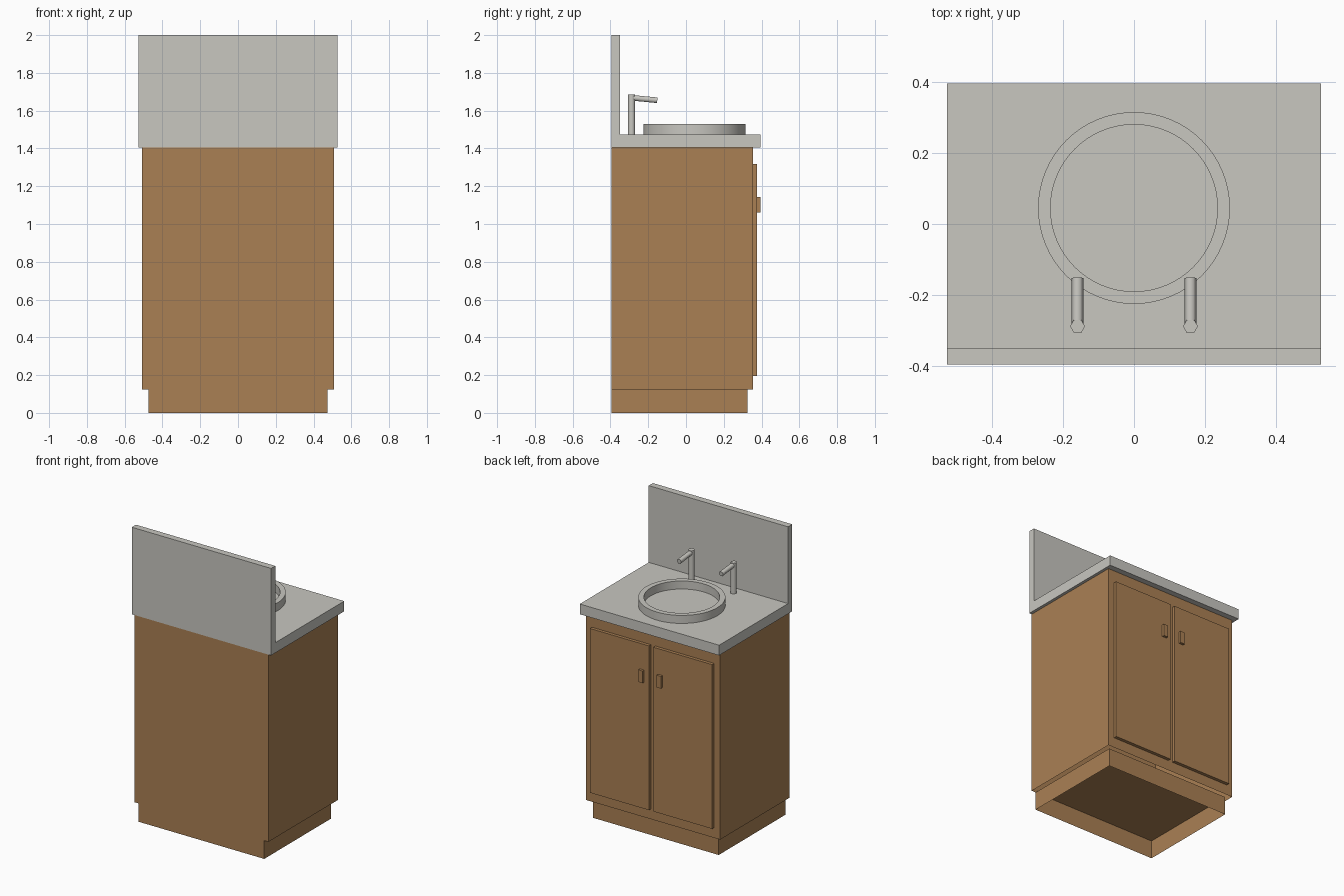
import bpy, bmesh, math
from mathutils import Vector

if "Cube" in bpy.data.objects:
    bpy.data.objects.remove(bpy.data.objects["Cube"])


def material(name, rgb):
    m = bpy.data.materials.new(name)
    m.diffuse_color = (*rgb, 1)
    m.use_nodes = True
    m.node_tree.nodes["Principled BSDF"].inputs["Base Color"].default_value = m.diffuse_color
    return m


WOOD = material("brown wood", (0.402, 0.216, 0.088))
STONE = material("pale grey stone", (0.58, 0.57, 0.53))


def finish(name, bm, mat):
    me = bpy.data.meshes.new(name)
    bmesh.ops.recalc_face_normals(bm, faces=bm.faces)
    bm.to_mesh(me)
    bm.free()
    me.materials.append(mat)
    ob = bpy.data.objects.new(name, me)
    bpy.context.collection.objects.link(ob)
    return ob


def box(name, lo, hi, mat, open_dirs=()):
    """Box between two corners; faces pointing along open_dirs are left out."""
    lo, hi = Vector(lo), Vector(hi)
    bm = bmesh.new()
    bmesh.ops.create_cube(bm, size=1)
    bm.normal_update()
    drop = [f for f in bm.faces if any(f.normal.dot(Vector(d)) > 0.9 for d in open_dirs)]
    bmesh.ops.delete(bm, geom=drop, context='FACES')
    for v in bm.verts:
        v.co = (lo + hi) / 2 + v.co * (hi - lo)
    return finish(name, bm, mat)


def sweep(name, profile, offset, mat):
    """Extrude a flat outline along an offset."""
    bm = bmesh.new()
    f = bm.faces.new([bm.verts.new(p) for p in profile])
    r = bmesh.ops.extrude_face_region(bm, geom=[f], use_keep_orig=True)
    verts = [g for g in r["geom"] if isinstance(g, bmesh.types.BMVert)]
    bmesh.ops.translate(bm, verts=verts, vec=offset)
    return finish(name, bm, mat)


def smooth(ob, degrees):
    bpy.ops.object.select_all(action='DESELECT')
    ob.select_set(True)
    bpy.context.view_layer.objects.active = ob
    bpy.ops.object.shade_smooth_by_angle(angle=math.radians(degrees))


def hex_rod(name, a, b, radius):
    """Six-sided rod from a to b with corners at left and right."""
    a, b = Vector(a), Vector(b)
    u = Vector((1, 0, 0))
    w = (b - a).normalized().cross(u)
    ring = [a + radius * (math.cos(t) * u + math.sin(t) * w)
            for t in (i * math.pi / 3 for i in range(6))]
    smooth(sweep(name, ring, b - a, STONE), 65)


# Plinth (open underneath) and cabinet shell (open top and bottom)
box("plinth", (-0.475, -0.395, 0), (0.475, 0.325, 0.125), WOOD, [(0, 0, -1)])
box("cabinet", (-0.507, -0.395, 0.125), (0.507, 0.355, 1.405), WOOD,
    [(0, 0, -1), (0, 0, 1)])

# Countertop and splashback as one L-shaped profile
outline = [(-0.395, 1.405), (0.395, 1.405), (0.395, 1.475),
           (-0.35, 1.475), (-0.35, 2.0), (-0.395, 2.0)]
sweep("countertop_and_splashback", [(-0.527, y, z) for y, z in outline],
      (1.054, 0, 0), STONE)

# Raised basin rim: a rectangle section turned about the basin centre
N, CY = 64, 0.045
section = [(0.235, 1.475), (0.27, 1.475), (0.27, 1.53), (0.235, 1.53)]
bm = bmesh.new()
rings = [[bm.verts.new((r * math.cos(t), CY + r * math.sin(t), z)) for r, z in section]
         for t in (2 * math.pi * i / N for i in range(N))]
for i in range(N):
    a, b = rings[i], rings[(i + 1) % N]
    for k in range(1, 4):  # the underside rests on the counter and is left open
        j = (k + 1) % 4
        bm.faces.new((a[k], b[k], b[j], a[j]))
smooth(finish("basin_rim", bm, STONE), 30)

# Mirrored pairs: doors, handles and taps
for side, s in (("left", -1), ("right", 1)):
    def pair_box(name, x0, x1, y0, y1, z0, z1):
        xa, xb = sorted((s * x0, s * x1))
        box(side + name, (xa, y0, z0), (xb, y1, z1), WOOD)

    pair_box("_door", 0.017, 0.462, 0.355, 0.377, 0.195, 1.318)
    pair_box("_handle", 0.052, 0.085, 0.377, 0.394, 1.06, 1.143)
    hex_rod(side + "_tap_post", (s * 0.159, -0.288, 1.475), (s * 0.159, -0.288, 1.685), 0.021)
    hex_rod(side + "_tap_spout", (s * 0.159, -0.285, 1.668), (s * 0.159, -0.152, 1.655), 0.017)
